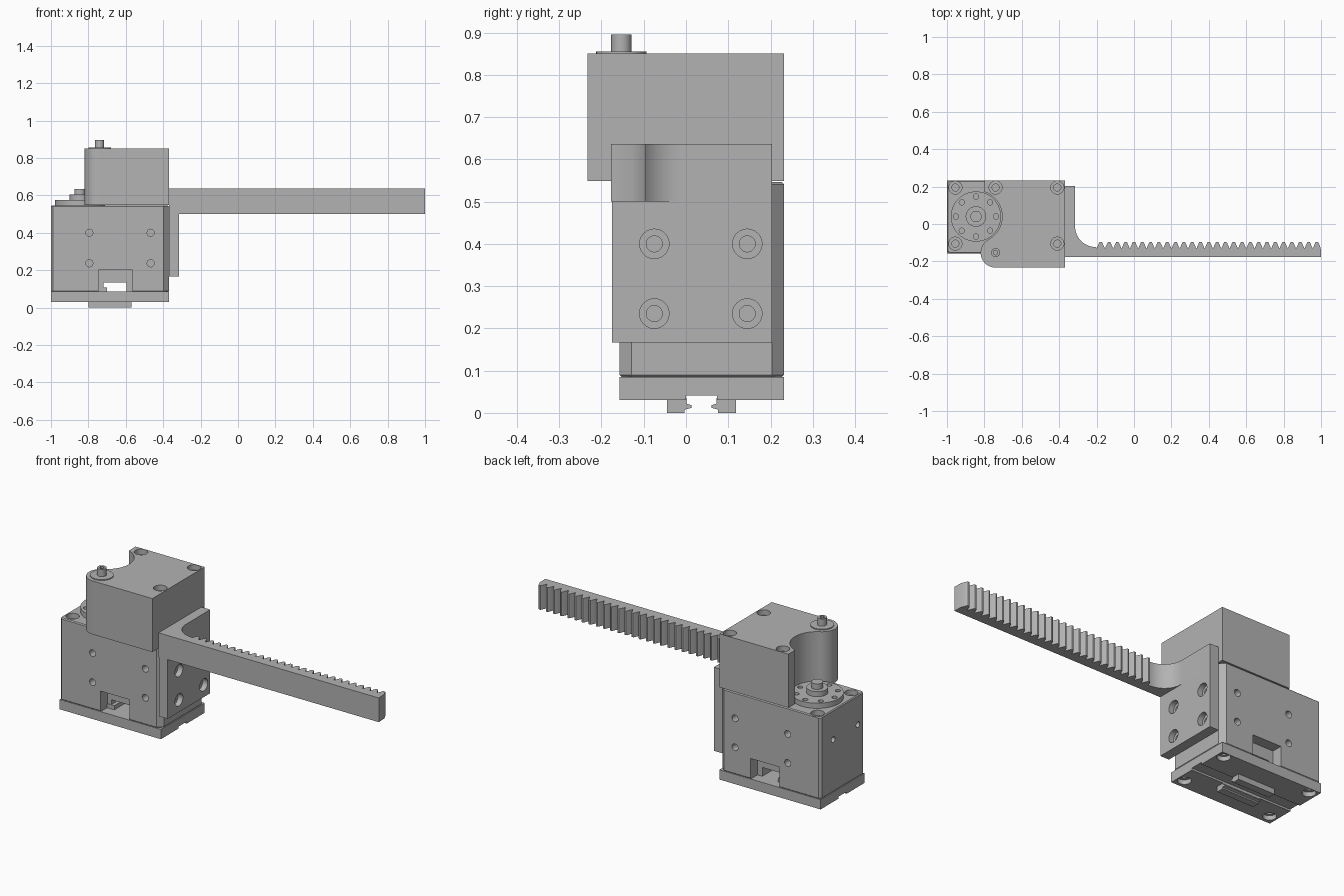
import bpy, bmesh
from math import sin, cos, radians
from mathutils import Matrix, Vector

old = bpy.data.objects.get("Cube")
if old:
    bpy.data.objects.remove(old, do_unlink=True)

GREY = (0.45, 0.45, 0.45, 1)
mat = bpy.data.materials.new("machined grey")
mat.use_nodes = True
mat.diffuse_color = GREY
mat.node_tree.nodes["Principled BSDF"].inputs["Base Color"].default_value = GREY
parts = []


def finish(name, bm):
    bmesh.ops.recalc_face_normals(bm, faces=bm.faces)
    me = bpy.data.meshes.new(name)
    bm.to_mesh(me)
    bm.free()
    me.materials.append(mat)
    ob = bpy.data.objects.new(name, me)
    bpy.context.collection.objects.link(ob)
    return ob


def prism(name, pts, z0, z1, bevel=0):
    """Extrude an outline in x, y from z0 to z1."""
    bm = bmesh.new()
    face = bm.faces.new([bm.verts.new((x, y, z0)) for x, y in pts])
    ext = bmesh.ops.extrude_face_region(bm, geom=[face])["geom"]
    for v in ext:
        if isinstance(v, bmesh.types.BMVert):
            v.co.z = z1
    if bevel:
        edges = [e for e in bm.edges if abs(e.verts[0].co.z - e.verts[1].co.z) < 1e-6]
        bmesh.ops.bevel(bm, geom=edges, offset=bevel, segments=1, affect='EDGES')
    return finish(name, bm)


def box(name, x0, x1, y0, y1, z0, z1):
    return prism(name, [(x0, y0), (x1, y0), (x1, y1), (x0, y1)], z0, z1)


def rod(name, centre, axis, r, depth, segs=32):
    """Cylinder starting at centre and running along axis."""
    axis = Vector(axis)
    m = (Matrix.Translation(Vector(centre) + axis * depth / 2)
         @ axis.to_track_quat('Z', 'Y').to_matrix().to_4x4())
    bm = bmesh.new()
    bmesh.ops.create_cone(bm, cap_ends=True, segments=segs, radius1=r, radius2=r,
                          depth=depth, matrix=m)
    return finish(name, bm)


def hole(p, axis, r, depth):
    """Cutter that starts just outside the surface."""
    return rod("cutter", Vector(p) - Vector(axis) * 0.01, axis, r, depth + 0.01, 24)


def counterbore(p, axis, depth=0.03, drill=0.048):
    return [hole(p, axis, 0.035, depth), hole(p, axis, 0.019, drill)]


def cut(ob, cutters):
    for c in cutters:
        c.hide_render = True
        mod = ob.modifiers.new("cut", 'BOOLEAN')
        mod.operation, mod.solver, mod.object = 'DIFFERENCE', 'EXACT', c
    dg = bpy.context.evaluated_depsgraph_get()
    me = bpy.data.meshes.new_from_object(ob.evaluated_get(dg))
    ob.modifiers.clear()
    ob.data = me
    for c in cutters:
        bpy.data.objects.remove(c, do_unlink=True)
    return ob


def arc(cx, cy, r, a0, a1, n):
    angles = [radians(a0 + (a1 - a0) * i / n) for i in range(n + 1)]
    return [(cx + r * cos(a), cy + r * sin(a)) for a in angles]


X0, X1, Y0, Y1 = -1.0, -0.37, -0.157, 0.232
UP, DOWN = (0, 0, 1), (0, 0, -1)
corners = [(x, y) for x in (-0.955, -0.41) for y in (-0.105, 0.195)]

# Base plate with lengthwise groove and corner counterbores
base = box("base_plate", X0, X1, Y0, Y1, 0.03, 0.085)
cutters = [box("cutter", -1.1, -0.3, 0.0, 0.073, 0.0, 0.041)]
for x, y in corners:
    cutters += counterbore((x, y, 0.03), UP, 0.025, 0.045)
parts.append(cut(base, cutters))

# Lipped guide rails under the base
for name, y, s in (("front_guide_rail", -0.045, 1), ("rear_guide_rail", 0.118, -1)):
    prof = [(0, 0), (0.042, 0), (0.042, 0.008), (0.058, 0.012), (0.058, 0.018),
            (0.046, 0.022), (0.046, 0.035), (0, 0.035)]
    rail = prism(name, [(py * s + y, pz) for py, pz in prof], -0.8, -0.57)
    rail.data.transform(Matrix(((0, 0, 1, 0), (1, 0, 0, 0), (0, 1, 0, 0), (0, 0, 0, 1))))
    parts.append(rail)

# Lower housing with chamfered corners
c, d = 0.028, 0.012
outline = [(X0 + d, Y0), (X1 - c, Y0), (X1, Y0 + c), (X1, Y1 - c), (X1 - c, Y1),
           (X0 + d, Y1), (X0, Y1 - d), (X0, Y0 + d)]
body = prism("lower_housing", outline, 0.085, 0.546, 0.005)
cutters = [box("cutter", -0.72, -0.595, -0.3, 0.3, 0.05, 0.135)]
for y, s in ((Y0, 1), (Y1, -1)):
    ya, yb = sorted((y - 0.05 * s, y + 0.06 * s))
    cutters.append(box("cutter", -0.745, -0.565, ya, yb, 0.05, 0.2))
    for x in (-0.795, -0.467):
        for z in (0.237, 0.4):
            cutters.append(hole((x, y, z), (0, s, 0), 0.019, 0.05))
for y in (-0.1, 0.12):
    cutters.append(hole((X0, y, 0.38), (1, 0, 0), 0.016, 0.05))
for x, y in corners[:2]:
    cutters += counterbore((x, y, 0.546), DOWN)
parts.append(cut(body, cutters))
parts.append(box("slot_stop", -0.745, -0.7, -0.1, 0.18, 0.085, 0.108))

# Upper block: hollowed around the output disc, rounded at the front
DX, DY = -0.845, 0.04
PX, PY = -0.74, -0.153
outline = [(X1, PY - 0.08), (X1, Y1), (-0.8, Y1)]
outline += arc(DX, DY, 0.14, 71, -61, 24) + arc(PX, PY, 0.08, 119, 270, 20)
block = prism("upper_block", outline, 0.549, 0.85)
cutters = []
for x, y in ((-0.74, 0.195), corners[2], corners[3]):
    cutters += counterbore((x, y, 0.85), DOWN)
parts.append(cut(block, cutters))
parts.append(rod("top_washer", (PX, PY, 0.849), UP, 0.06, 0.006))
screw = rod("top_screw", (PX, PY, 0.85), UP, 0.024, 0.046)
parts.append(cut(screw, [rod("cutter", (PX, PY, 0.875), UP, 0.013, 0.05, 6)]))

# Output disc with a ring of holes and a stepped hub
disc = rod("output_disc", (DX, DY, 0.54), UP, 0.134, 0.035, 64)
ring = arc(DX, DY, 0.107, 0, 315, 7)
parts.append(cut(disc, [hole((x, y, 0.575), DOWN, 0.014, 0.025) for x, y in ring]))
parts.append(rod("disc_hub", (DX, DY, 0.57), UP, 0.055, 0.034))
parts.append(rod("hub_pin", (DX, DY, 0.6), UP, 0.03, 0.035))

# Side mounting plate with four counterbored holes
PLATE = -0.315
plate = box("mounting_plate", X1, PLATE, -0.175, 0.203, 0.166, 0.5)
cutters = []
for y in (-0.075, 0.145):
    for z in (0.235, 0.4):
        cutters += counterbore((PLATE, y, z), (-1, 0, 0))
parts.append(cut(plate, cutters))

# Toothed rack arm, blended into the plate by a fillet
ROOT, TIP = -0.128, -0.095
count = 27
start = -0.2
pitch = (1.0 - start) / count
outline = [(X1, 0.203), (X1, -0.177), (1, -0.177)]
for i in reversed(range(count)):
    x = start + i * pitch
    outline += [(x + pitch * u, y) for u, y in
                ((0.96, ROOT), (0.68, TIP - 0.004), (0.6, TIP), (0.4, TIP),
                 (0.32, TIP - 0.004), (0.04, ROOT))]
outline += arc(PLATE + 0.11, ROOT + 0.115, 0.11, 270, 180, 16)
outline.append((PLATE, 0.203))
parts.append(prism("rack_arm", outline, 0.5, 0.636))

# Smooth the round surfaces and keep the edges crisp
bpy.ops.object.select_all(action='DESELECT')
for ob in parts:
    ob.select_set(True)
bpy.context.view_layer.objects.active = parts[0]
bpy.ops.object.shade_smooth_by_angle(angle=radians(25))
